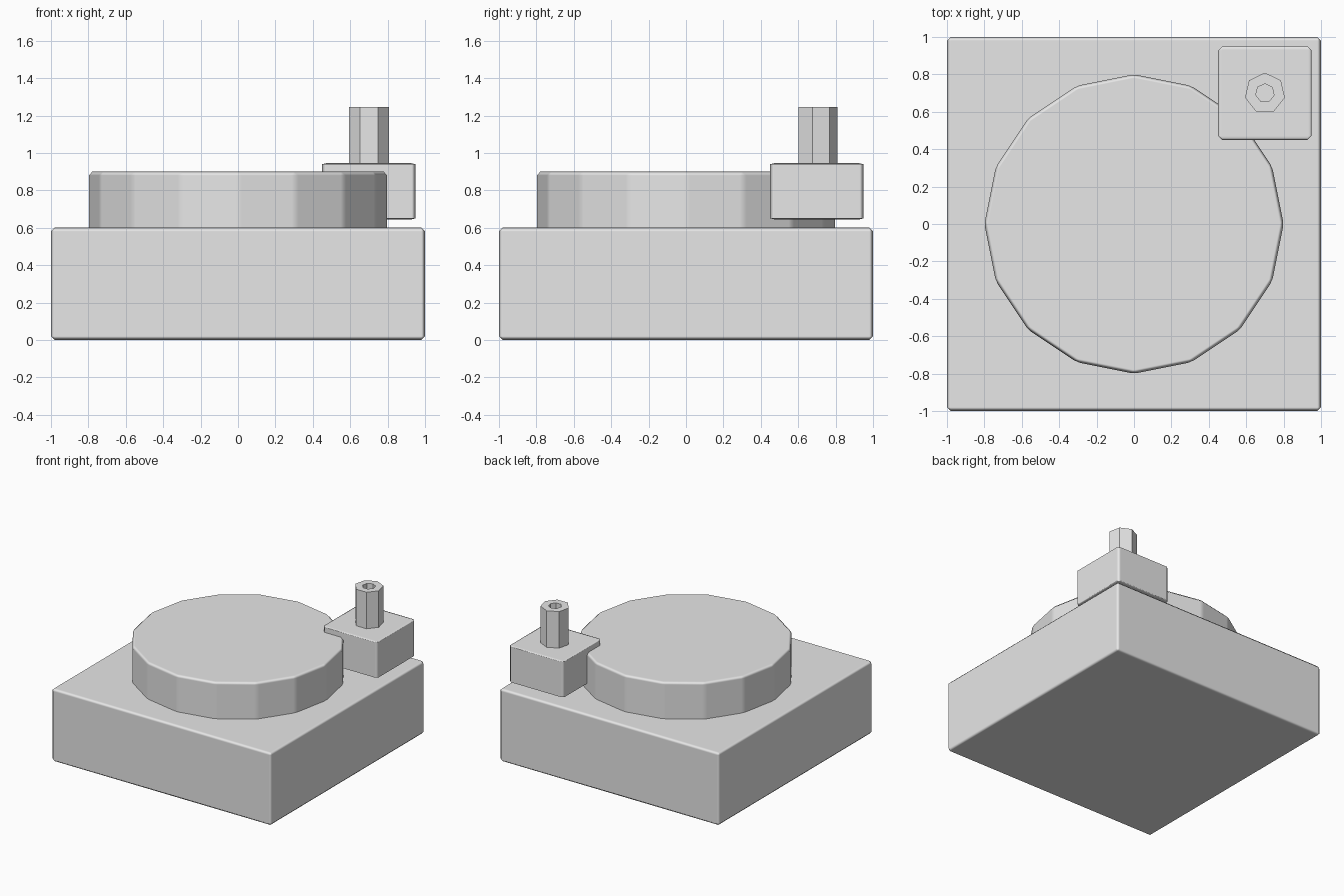
import bpy
import bmesh
import math
from mathutils import Matrix

cube = bpy.data.objects.get("Cube")
if cube:
    bpy.data.objects.remove(cube, do_unlink=True)

grey = bpy.data.materials.new("plain grey")
grey.use_nodes = True
GREY = (0.8, 0.8, 0.8, 1)
grey.diffuse_color = GREY
grey.node_tree.nodes["Principled BSDF"].inputs["Base Color"].default_value = GREY


def finish(name, bm, location, bevel=0, z_scale=1):
    """Turn a bmesh into an object, optionally with chamfered edges."""
    bmesh.ops.recalc_face_normals(bm, faces=bm.faces)
    mesh = bpy.data.meshes.new(name)
    bm.to_mesh(mesh)
    bm.free()
    mesh.materials.append(grey)
    obj = bpy.data.objects.new(name, mesh)
    bpy.context.collection.objects.link(obj)
    obj.location = location
    obj.scale.z = z_scale
    if bevel:
        for face in mesh.polygons:
            face.use_smooth = True
        mod = obj.modifiers.new("chamfer", "BEVEL")
        mod.width = bevel
        mod.segments = 1
        mod.limit_method = "ANGLE"
        mod.angle_limit = math.radians(15)
        mod.harden_normals = True
    return obj


def box(name, size, location, bevel, z_scale=1):
    bm = bmesh.new()
    bmesh.ops.create_cube(bm, size=1, matrix=Matrix.Diagonal((*size, 1)))
    return finish(name, bm, location, bevel, z_scale)


# Square base
box("base", (2, 2, 0.6), (0, 0, 0.3), 0.02)

# Round platter, sunk into the base
bm = bmesh.new()
bmesh.ops.create_cone(bm, cap_ends=True, segments=16, radius1=0.8, radius2=0.8, depth=0.4)
finish("platter", bm, (0, 0, 0.7), 0.02)

# Corner block with shallow chamfers on its top and bottom
box("corner_block", (0.5, 0.5, 1.2), (0.7, 0.7, 0.795), 0.022, 0.25)

# Seven-sided hollow post
bm = bmesh.new()
SIDES = 7
rings = []
for radius, z in ((0.109, 0), (0.109, 0.3), (0.05, 0.3), (0.05, 0)):
    angles = [math.pi / 2 + math.tau * i / SIDES for i in range(SIDES)]
    rings.append([bm.verts.new((radius * math.cos(a), radius * math.sin(a), z)) for a in angles])
for ring, following in zip(rings, rings[1:] + rings[:1]):
    for i in range(SIDES):
        j = (i + 1) % SIDES
        bm.faces.new((ring[i], ring[j], following[j], following[i]))
finish("hollow_post", bm, (0.7, 0.7, 0.945))
